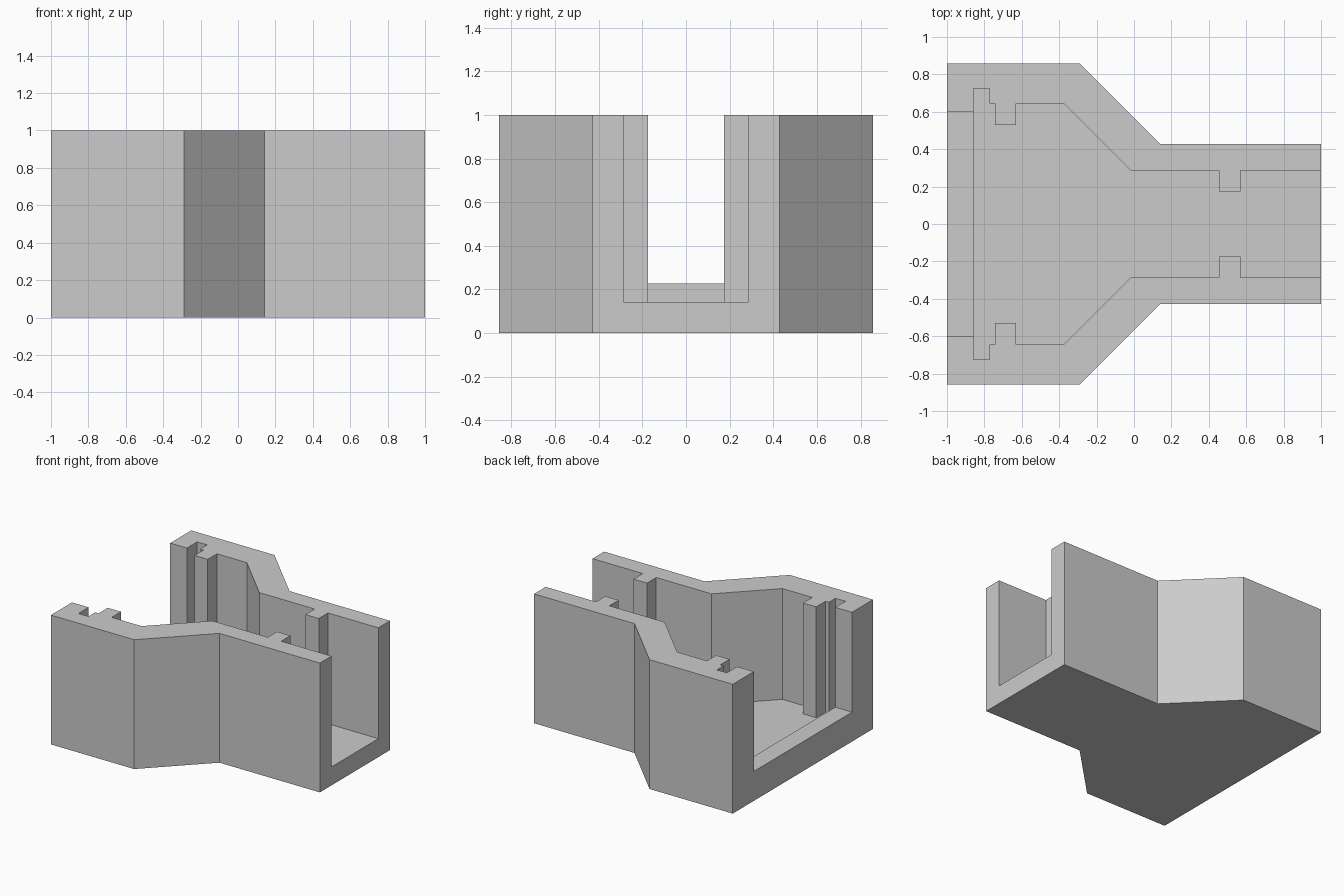
import bpy
import bmesh

cube = bpy.data.objects.get("Cube")
if cube:
    bpy.data.objects.remove(cube, do_unlink=True)

grey = bpy.data.materials.new("light grey")
grey.use_nodes = True
colour = (0.6, 0.6, 0.6, 1)
grey.diffuse_color = colour
grey.node_tree.nodes["Principled BSDF"].inputs["Base Color"].default_value = colour


def prism(name, half, z0, z1):
    """Extrude a half outline (x, y), mirrored across y = 0, from z0 to z1."""
    outline = half + [(x, -y) for x, y in reversed(half)]
    bm = bmesh.new()
    face = bm.faces.new([bm.verts.new((x, y, z0)) for x, y in outline])
    ext = bmesh.ops.extrude_face_region(bm, geom=[face])
    for v in ext["geom"]:
        if isinstance(v, bmesh.types.BMVert):
            v.co.z = z1
    bmesh.ops.recalc_face_normals(bm, faces=bm.faces)
    mesh = bpy.data.meshes.new(name)
    bm.to_mesh(mesh)
    bm.free()
    mesh.materials.append(grey)
    obj = bpy.data.objects.new(name, mesh)
    bpy.context.collection.objects.link(obj)
    return obj


def cut(target, cutter):
    mod = target.modifiers.new("cut", "BOOLEAN")
    mod.operation = "DIFFERENCE"
    mod.solver = "EXACT"
    mod.object = cutter
    bpy.context.view_layer.objects.active = target
    bpy.ops.object.modifier_apply(modifier=mod.name)
    bpy.data.objects.remove(cutter, do_unlink=True)


# Outer block, tapering from the wide end to the narrow end
body = prism("channel_body", [(-1, 0.857), (-0.288, 0.857), (0.141, 0.428), (1, 0.428)], 0, 1)

# Channel with a slot and ribs on both walls, open at the narrow end
channel = [
    (-0.857, 0.725), (-0.772, 0.725), (-0.772, 0.643), (-0.743, 0.643),
    (-0.743, 0.53), (-0.63, 0.53), (-0.63, 0.643), (-0.375, 0.643),
    (-0.018, 0.286), (0.455, 0.286), (0.455, 0.173), (0.57, 0.173),
    (0.57, 0.286), (1.2, 0.286),
]
cut(body, prism("channel_cutter", channel, 0.143, 1.2))

# Opening above the raised sill at the wide end
cut(body, prism("sill_cutter", [(-1.2, 0.6), (-0.8, 0.6)], 0.228, 1.2))
